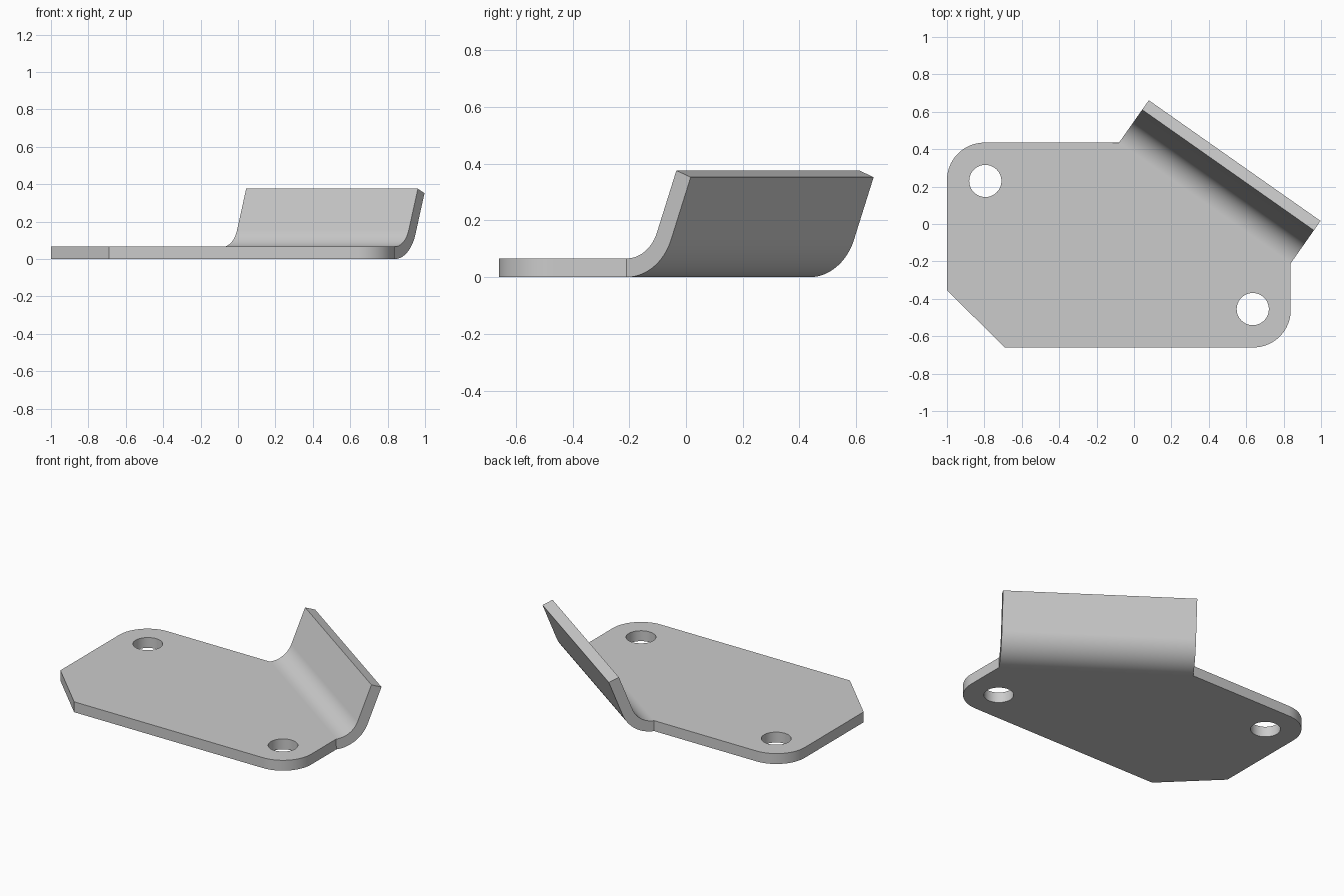
import bpy, bmesh, math
from mathutils import Vector

if "Cube" in bpy.data.objects:
    bpy.data.objects.remove(bpy.data.objects["Cube"])

T = 0.066                      # sheet thickness
BEND = math.radians(69)        # flange bend angle
R_IN, FLANGE = 0.14, 0.236     # inner bend radius, straight flange length
HOLES = [(-0.795, 0.23), (0.635, -0.455)]


def arc(cx, cy, r, a0, a1, n=20):
    return [(cx + r * math.cos(math.radians(a0 + (a1 - a0) * i / n)),
             cy + r * math.sin(math.radians(a0 + (a1 - a0) * i / n))) for i in range(n + 1)]


# Plate outline, counter-clockwise; the last edge (end -> start) is the bend line
bend_right, bend_left = (0.838, -0.21), (-0.08, 0.435)
outline = [bend_left] + arc(-0.80, 0.235, 0.2, 90, 180)
outline += [(-1.0, -0.355), (-0.69, -0.66)]
outline += arc(0.638, -0.46, 0.2, -90, 0) + [bend_right]

bm = bmesh.new()
verts = [bm.verts.new((x, y, 0)) for x, y in outline]
bm.faces.new(verts)

# Bent flange: sweep the bend line along an arc, then straight up
a, b = Vector((*bend_left, 0)), Vector((*bend_right, 0))
d = (b - a).normalized()
out = Vector((-d.y, d.x, 0))
R = R_IN + T
N = 20
profile = [(R * math.sin(BEND * i / N), R * (1 - math.cos(BEND * i / N))) for i in range(1, N + 1)]
u, z = profile[-1]
profile.append((u + FLANGE * math.cos(BEND), z + FLANGE * math.sin(BEND)))
pa, pb = verts[0], verts[-1]
for u, z in profile:
    off = out * u + Vector((0, 0, z))
    na, nb = bm.verts.new(a + off), bm.verts.new(b + off)
    bm.faces.new((pa, pb, nb, na))
    pa, pb = na, nb

mesh = bpy.data.meshes.new("bent_bracket")
bm.to_mesh(mesh)
bm.free()
bracket = bpy.data.objects.new("bent_bracket", mesh)
bpy.context.collection.objects.link(bracket)
bpy.context.view_layer.objects.active = bracket
bracket.select_set(True)

# Sheet thickness
solid = bracket.modifiers.new("thickness", 'SOLIDIFY')
solid.thickness, solid.offset, solid.use_even_offset = T, 1, True
bpy.ops.object.modifier_apply(modifier=solid.name)

# Mounting holes
for x, y in HOLES:
    bpy.ops.mesh.primitive_cylinder_add(vertices=48, radius=0.086, depth=0.3, location=(x, y, 0.03))
    cutter = bpy.context.object
    cutter.name = "hole_cutter"
    cutter.hide_render = True
    bpy.context.view_layer.objects.active = bracket
    cut = bracket.modifiers.new("hole", 'BOOLEAN')
    cut.operation, cut.solver, cut.object = 'DIFFERENCE', 'EXACT', cutter
    bpy.ops.object.modifier_apply(modifier=cut.name)
    bpy.data.objects.remove(cutter)

# Smooth bend and corners, flat plate
bpy.ops.object.select_all(action='DESELECT')
bracket.select_set(True)
bpy.context.view_layer.objects.active = bracket
bpy.ops.object.shade_smooth_by_angle(angle=math.radians(30))
weighted = bracket.modifiers.new("flat_plate_normals", 'WEIGHTED_NORMAL')
weighted.keep_sharp = True
